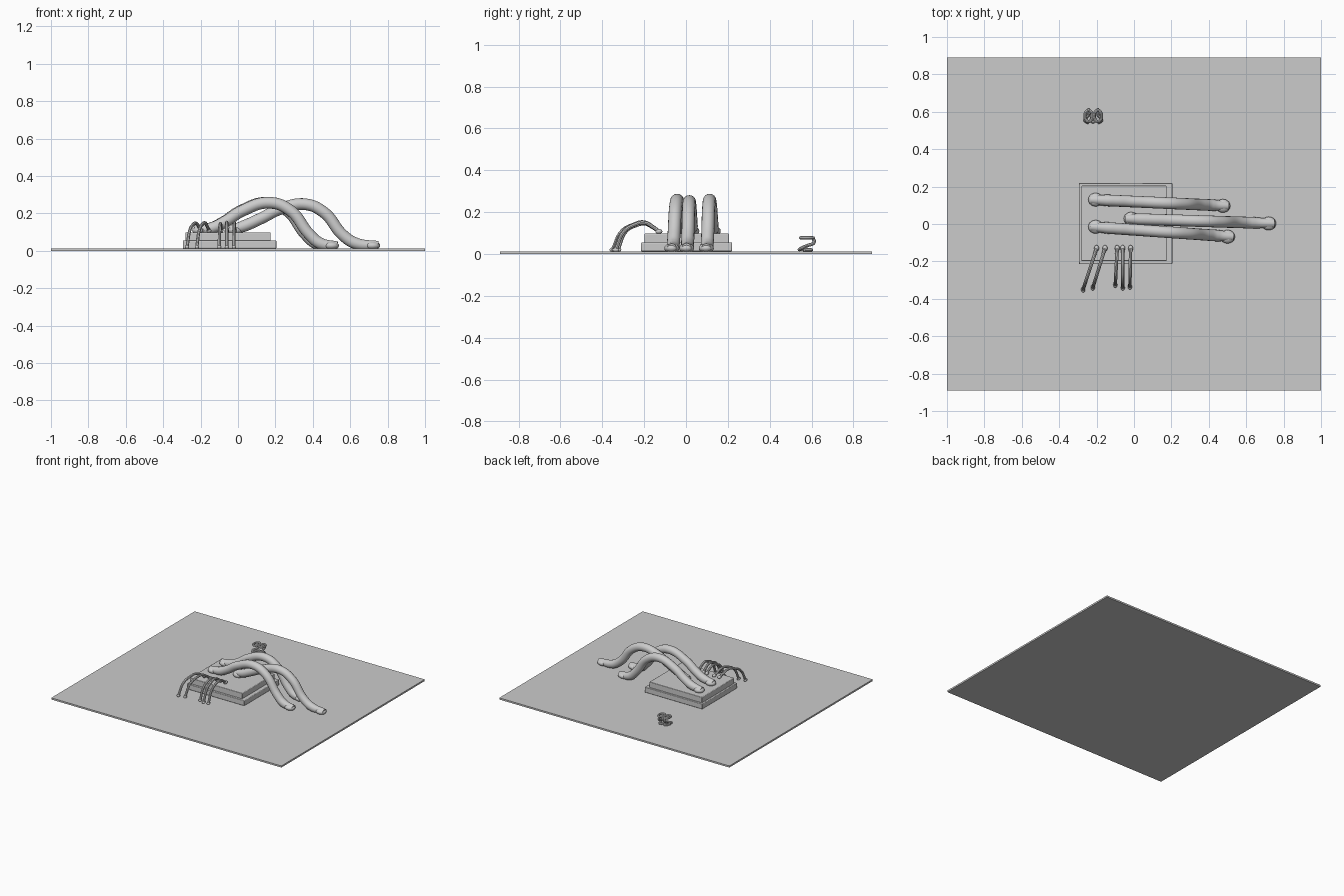
import bpy
import math

if "Cube" in bpy.data.objects:
    bpy.data.objects.remove(bpy.data.objects["Cube"])

PLATE_TOP = 0.013
DIE_TOP = 0.098


def finish(obj, name, angle=40):
    obj.name = name
    bpy.ops.object.select_all(action="DESELECT")
    obj.select_set(True)
    bpy.context.view_layer.objects.active = obj
    bpy.ops.object.shade_smooth_by_angle(angle=math.radians(angle))
    return obj


def box(name, x, y, z, bevel=0.0):
    centre = [sum(r) / 2 for r in (x, y, z)]
    bpy.ops.mesh.primitive_cube_add(size=1, location=centre)
    obj = bpy.context.object
    obj.scale = [r[1] - r[0] for r in (x, y, z)]
    bpy.ops.object.transform_apply(location=False, rotation=False, scale=True)
    if bevel:
        mod = obj.modifiers.new("soft_edge", "BEVEL")
        mod.width = bevel
        mod.segments = 2
    return finish(obj, name)


def tube(name, points, radius, cyclic=False, sides=4, ends=1.0):
    curve = bpy.data.curves.new(name, "CURVE")
    curve.dimensions = "3D"
    curve.bevel_depth = radius
    curve.bevel_resolution = sides
    curve.resolution_u = 10
    curve.use_fill_caps = True
    spline = curve.splines.new("BEZIER")
    spline.use_cyclic_u = cyclic
    spline.bezier_points.add(len(points) - 1)
    for bp, co in zip(spline.bezier_points, points):
        bp.co = co
        bp.handle_left_type = bp.handle_right_type = "AUTO"
    if not cyclic:
        spline.bezier_points[0].radius = ends
        spline.bezier_points[-1].radius = ends
    source = bpy.data.objects.new(name + "_path", curve)
    bpy.context.collection.objects.link(source)
    graph = bpy.context.evaluated_depsgraph_get()
    mesh = bpy.data.meshes.new_from_object(source.evaluated_get(graph))
    bpy.data.objects.remove(source)
    obj = bpy.data.objects.new(name, mesh)
    bpy.context.collection.objects.link(obj)
    return finish(obj, name)


def pad(name, location, scale):
    # Squashed bond at the end of a wire
    bpy.ops.mesh.primitive_uv_sphere_add(segments=20, ring_count=10, location=location)
    obj = bpy.context.object
    obj.scale = scale
    return finish(obj, name, 60)


# Plate and stepped die
box("base_plate", (-1, 1), (-0.89, 0.89), (0, PLATE_TOP))
box("die_lower_step", (-0.295, 0.205), (-0.215, 0.22), (PLATE_TOP, 0.055), 0.004)
box("die_upper_step", (-0.282, 0.175), (-0.198, 0.205), (0.05, DIE_TOP), 0.004)

# Thick wires: (x, z) arch profiles, swept between two y positions
LONG_ARCH = [(-0.23, 0.112), (-0.14, 0.122), (-0.07, 0.155), (0.02, 0.212),
             (0.17, 0.257), (0.28, 0.215), (0.38, 0.09), (0.44, 0.04), (0.53, 0.027)]
FAR_ARCH = [(-0.04, 0.112), (0.03, 0.132), (0.12, 0.172), (0.23, 0.225),
            (0.36, 0.249), (0.46, 0.205), (0.56, 0.085), (0.63, 0.04), (0.75, 0.029)]
THICK = [("back", LONG_ARCH, 0.13, 0.097, -0.025),
         ("front", LONG_ARCH, -0.015, -0.068, 0.0),
         ("middle", FAR_ARCH, 0.028, 0.003, 0.0)]
for side, arch, y0, y1, shift in THICK:
    x0, x1 = arch[0][0], arch[-1][0]
    path = []
    for x, z in arch:
        t = (x - x0) / (x1 - x0)
        path.append((x + shift * t, y0 + (y1 - y0) * t, z))
    tube(side + "_thick_wire", path, 0.031, sides=6, ends=0.75)
    pad(side + "_die_bond", (x0 + 0.025, y0, DIE_TOP + 0.012), (0.04, 0.036, 0.025))
    pad(side + "_plate_bond", (x1 + shift - 0.03, y1, 0.028), (0.04, 0.036, 0.023))

# Thin wires: start x, end x, end y, peak height
THIN = [(-0.2, -0.272, -0.35, 0.148), (-0.155, -0.22, -0.34, 0.15),
        (-0.09, -0.1, -0.325, 0.145), (-0.06, -0.06, -0.34, 0.152),
        (-0.018, -0.022, -0.335, 0.15)]
ARC = [(0, 0.0), (0.12, 0.45), (0.34, 1.0), (0.55, 0.8), (0.8, 0.05), (1, -0.85)]
for i, (x0, x1, y1, peak) in enumerate(THIN, 1):
    y0 = -0.13
    path = []
    for t, h in ARC:
        z = DIE_TOP + 0.01 + h * (peak - DIE_TOP - 0.01 if h > 0 else 0.1)
        path.append((x0 + (x1 - x0) * t, y0 + (y1 - y0) * t, z))
    tube(f"thin_wire_{i}", path, 0.009, sides=2)
    pad(f"thin_die_bond_{i}", path[0], (0.013, 0.017, 0.012))
    pad(f"thin_plate_bond_{i}", (x1, y1, 0.02), (0.011, 0.016, 0.01))

# Small loose wire curl behind the die
for name, sign in (("right_curl", -1), ("left_curl", 1)):
    cx = -0.218 + sign * 0.025
    loop = []
    for k in range(8):
        a = math.tau * k / 8
        loop.append((cx + 0.02 * math.cos(a), 0.578 + 0.03 * math.sin(a), 0.077))
    tube(name, loop, 0.008, cyclic=True, sides=2)
    tube(name + "_stem", [(cx, 0.608, 0.077), (cx, 0.612, 0.055), (cx, 0.585, 0.042),
                          (cx + sign * 0.02, 0.555, 0.03), (cx, 0.54, 0.02)],
         0.008, sides=2)
tube("curl_foot", [(-0.26, 0.56, 0.02), (-0.235, 0.6, 0.02), (-0.22, 0.545, 0.022),
                   (-0.2, 0.6, 0.02), (-0.175, 0.565, 0.02)], 0.008, sides=2)
